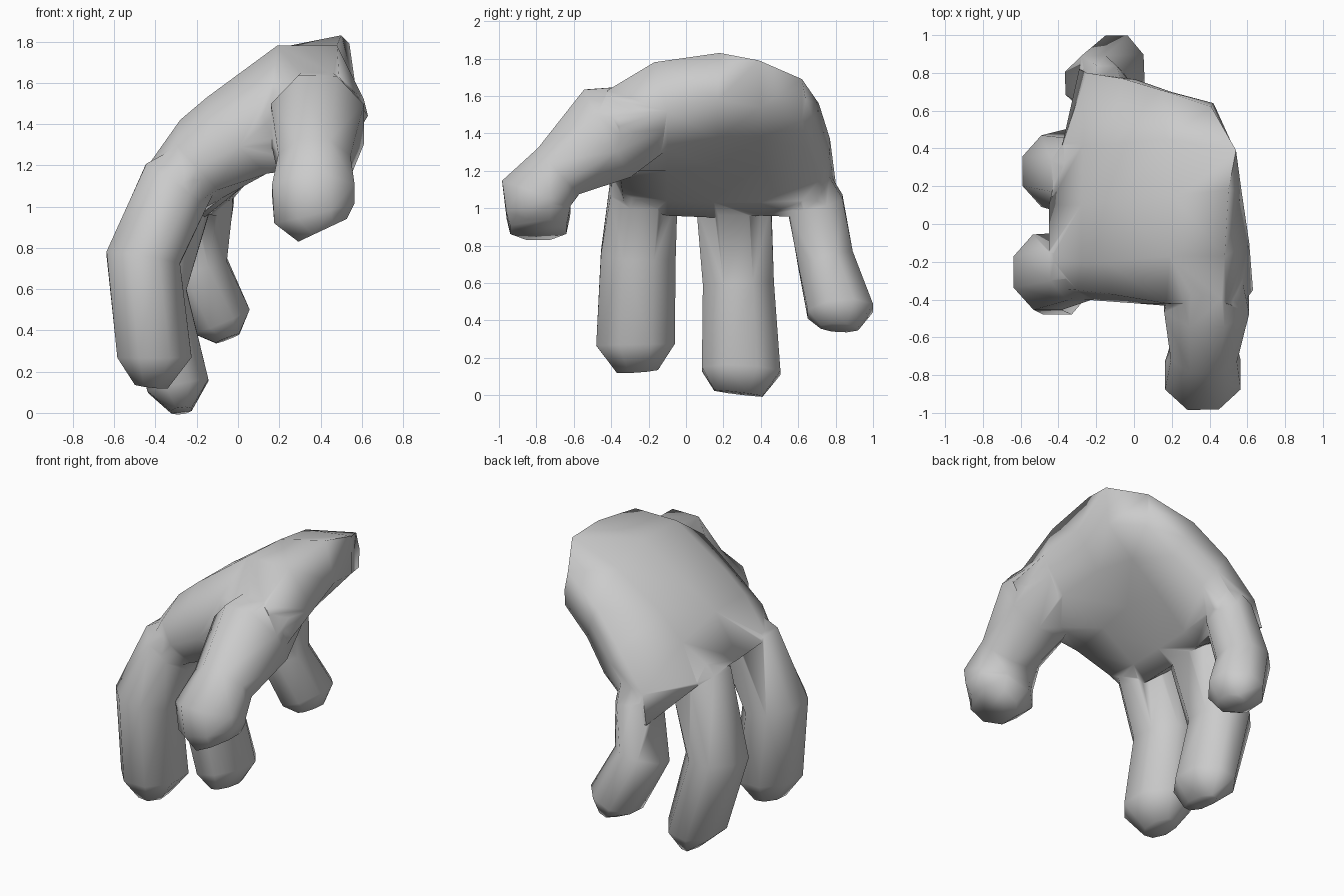
import bpy, bmesh, math
from mathutils import Vector

if "Cube" in bpy.data.objects:
    bpy.data.objects.remove(bpy.data.objects["Cube"])


def loft(name, rings):
    """Skin closed rings of equal length and cap both ends."""
    bm = bmesh.new()
    vr = [[bm.verts.new(p) for p in r] for r in rings]
    n = len(vr[0])
    for a, b in zip(vr, vr[1:]):
        for i in range(n):
            j = (i + 1) % n
            bm.faces.new((a[i], a[j], b[j], b[i]))
    # caps as strips between the two halves of the ring
    for r in (vr[0], vr[-1]):
        for i in range(n // 2):
            bm.faces.new(list(dict.fromkeys((r[i], r[i + 1], r[n - 1 - i], r[-i]))))
    bmesh.ops.triangulate(bm, faces=bm.faces[:])
    bmesh.ops.recalc_face_normals(bm, faces=bm.faces[:])
    me = bpy.data.meshes.new(name)
    bm.to_mesh(me)
    bm.free()
    ob = bpy.data.objects.new(name, me)
    bpy.context.collection.objects.link(ob)
    return ob


def digit(name, path, side):
    """Eight-sided tube; path rows are x, y, z, half width, half depth."""
    pts = [Vector(p[:3]) for p in path]
    rings = []
    for i, p in enumerate(path):
        t = Vector((0, 0, 0))
        if i:
            t += (pts[i] - pts[i - 1]).normalized()
        if i < len(pts) - 1:
            t += (pts[i + 1] - pts[i]).normalized()
        t.normalize()
        s = Vector(side)
        s = (s - t * s.dot(t)).normalized()
        d = t.cross(s)
        k = 1 / math.cos(math.pi / 8)
        rings.append([pts[i] + s * p[3] * k * math.cos(a) + d * p[4] * k * math.sin(a)
                      for a in [(j + .5) * math.pi / 4 for j in range(8)]])
    return loft(name, rings)


def palm_ring(b, i):
    """Close a back row and an inner row with a rounded edge on either side."""
    b, i = [Vector(p) for p in b], [Vector(p) for p in i]
    edge = [(b[k] + i[k]) / 2 + Vector((0, dy, 0)) for k, dy in ((0, -.03), (-1, .02))]
    b[0].y += .03
    i[0].y += .03
    return [edge[0]] + b + [edge[1]] + i[::-1]


# palm: back-of-hand and inner rows, wrist to knuckles, each thumb side to little finger side
back = [
    [(.49, -.45, 1.63), (.48, -.17, 1.78), (.50, .18, 1.83), (.54, .39, 1.79), (.41, .62, 1.69)],
    [(.17, -.45, 1.60), (.19, -.17, 1.78), (.20, .15, 1.77), (.17, .45, 1.71), (.14, .71, 1.56)],
    [(-.13, -.40, 1.42), (-.15, -.20, 1.53), (-.13, .13, 1.54), (-.12, .42, 1.49), (-.06, .77, 1.37)],
    [(-.30, -.38, 1.30), (-.28, -.20, 1.42), (-.28, .10, 1.42), (-.27, .42, 1.34), (-.25, .80, 1.14)],
    [(-.40, -.37, 1.12), (-.45, -.20, 1.18), (-.45, .10, 1.16), (-.38, .42, 1.09), (-.29, .82, .96)],
]
inner = [
    [(.63, -.38, 1.44), (.61, -.10, 1.52), (.57, .17, 1.58), (.53, .40, 1.54), (.43, .62, 1.47)],
    [(.48, -.38, 1.20), (.46, -.10, 1.31), (.42, .17, 1.37), (.35, .40, 1.37), (.25, .65, 1.32)],
    [(.14, -.38, 1.16), (.15, -.10, 1.20), (.18, .15, 1.22), (.15, .40, 1.21), (.08, .72, 1.16)],
    [(-.10, -.37, 1.08), (-.08, -.10, 1.04), (-.06, .15, 1.03), (-.05, .40, 1.03), (-.03, .70, 1.03)],
    [(-.20, -.36, 1.02), (-.18, -.10, .96), (-.16, .15, .95), (-.14, .40, .96), (-.06, .72, .95)],
]
hand = loft("hand", [palm_ring(b, i) for b, i in zip(back, inner)])

# three curled fingers and the thumb
Y, X = (0, 1, 0), (1, 0, 0)
digits = [
    digit("index_finger", [(-.14, -.22, 1.25, .12, .11), (-.30, -.225, 1.10, .18, .18),
                           (-.46, -.255, .75, .20, .18), (-.405, -.27, .27, .21, .18),
                           (-.42, -.26, .13, .11, .08)], Y),
    digit("middle_finger", [(-.15, .24, 1.22, .12, .11), (-.29, .255, 1.05, .20, .17),
                            (-.42, .28, .60, .19, .17), (-.29, .295, .13, .21, .15),
                            (-.275, .28, .01, .13, .05)], Y),
    digit("little_finger", [(-.10, .64, 1.22, .09, .08), (-.15, .69, 1.03, .15, .13),
                            (-.21, .745, .73, .15, .155), (-.085, .825, .45, .175, .15),
                            (-.05, .82, .36, .10, .06)], Y),
    digit("thumb", [(.38, -.12, 1.50, .16, .17), (.385, -.42, 1.40, .225, .265),
                    (.37, -.68, 1.20, .175, .165), (.365, -.80, 1.08, .20, .195),
                    (.37, -.79, .97, .20, .17), (.41, -.79, .885, .13, .15)], X),
]

# weld the digits into the palm
bpy.context.view_layer.objects.active = hand
for d in digits:
    m = hand.modifiers.new("weld", 'BOOLEAN')
    m.operation, m.solver, m.object = 'UNION', 'EXACT', d
    bpy.ops.object.modifier_apply(modifier=m.name)
    bpy.data.objects.remove(d)

bpy.ops.object.select_all(action='DESELECT')
hand.select_set(True)
bpy.ops.object.shade_smooth_by_angle(angle=math.radians(85))
